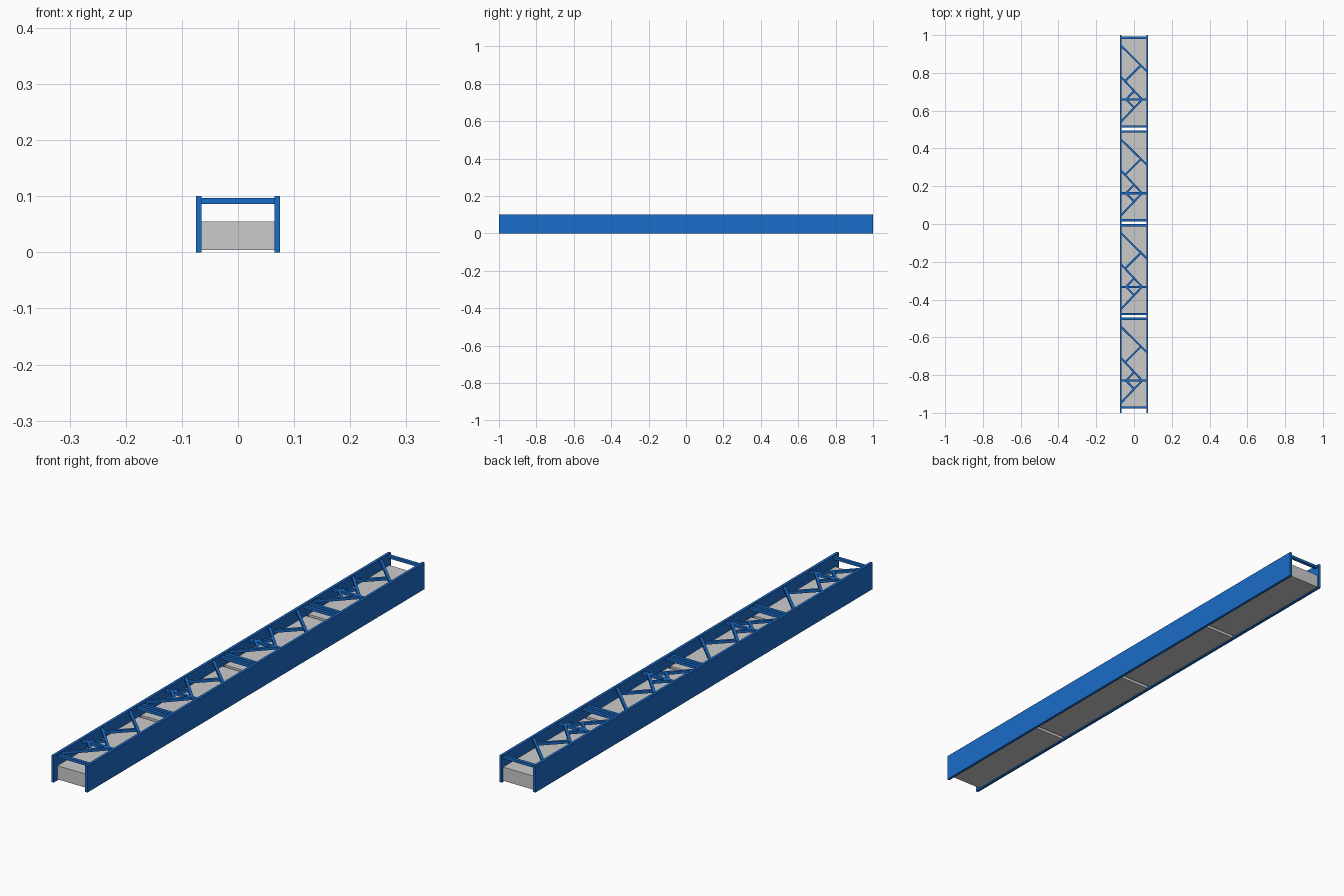
import bpy, math

if "Cube" in bpy.data.objects:
    bpy.data.objects.remove(bpy.data.objects["Cube"])

blue = bpy.data.materials.new("blue_paint")
blue.diffuse_color = (0.01, 0.15, 0.58, 1)
blue.use_nodes = True
blue.node_tree.nodes["Principled BSDF"].inputs["Base Color"].default_value = blue.diffuse_color


def box(name, center, size, angle=0, mat=None):
    bpy.ops.mesh.primitive_cube_add(size=1, location=center, rotation=(0, 0, angle))
    ob = bpy.context.object
    ob.name = name
    ob.scale = size
    bpy.ops.object.transform_apply(location=False, rotation=False, scale=True)
    if mat:
        ob.data.materials.append(mat)
    return ob


def strut(name, a, b, width=0.01):
    dx, dy = b[0] - a[0], b[1] - a[1]
    box(name, ((a[0] + b[0]) / 2, (a[1] + b[1]) / 2, 0.0915),
        (math.hypot(dx, dy), width, 0.01), math.atan2(dy, dx), blue)


# Long side rails
for side, x in (("left", -0.07), ("right", 0.07)):
    box(side + "_rail", (x, 0, 0.05), (0.01, 2, 0.1), 0, blue)

# Bracing pattern of one bay: start and end points, y measured from the bay's back end
braces = [
    ((-0.07, -0.047), (0.07, -0.185)),
    ((0.037, -0.152), (-0.048, -0.237)),
    ((-0.07, -0.212), (0.043, -0.333)),
    ((0.0, -0.289), (-0.043, -0.333)),
    ((-0.043, -0.333), (0.0, -0.376)),
    ((0.043, -0.333), (-0.07, -0.452)),
]

# Four repeating bays, each with a grey body, three cross bars and diagonals
for i in range(4):
    y0 = 0.992 - i * 0.496
    box(f"grey_body_{i + 1}", (0, y0 - 0.241, 0.0295), (0.132, 0.482, 0.051))
    for j, dy in enumerate((-0.006, -0.333, -0.476)):
        strut(f"cross_bar_{i + 1}_{j + 1}", (-0.067, y0 + dy), (0.067, y0 + dy), 0.012)
    for j, (a, b) in enumerate(braces):
        strut(f"diagonal_brace_{i + 1}_{j + 1}",
              (a[0], y0 + a[1]), (b[0], y0 + b[1]))
